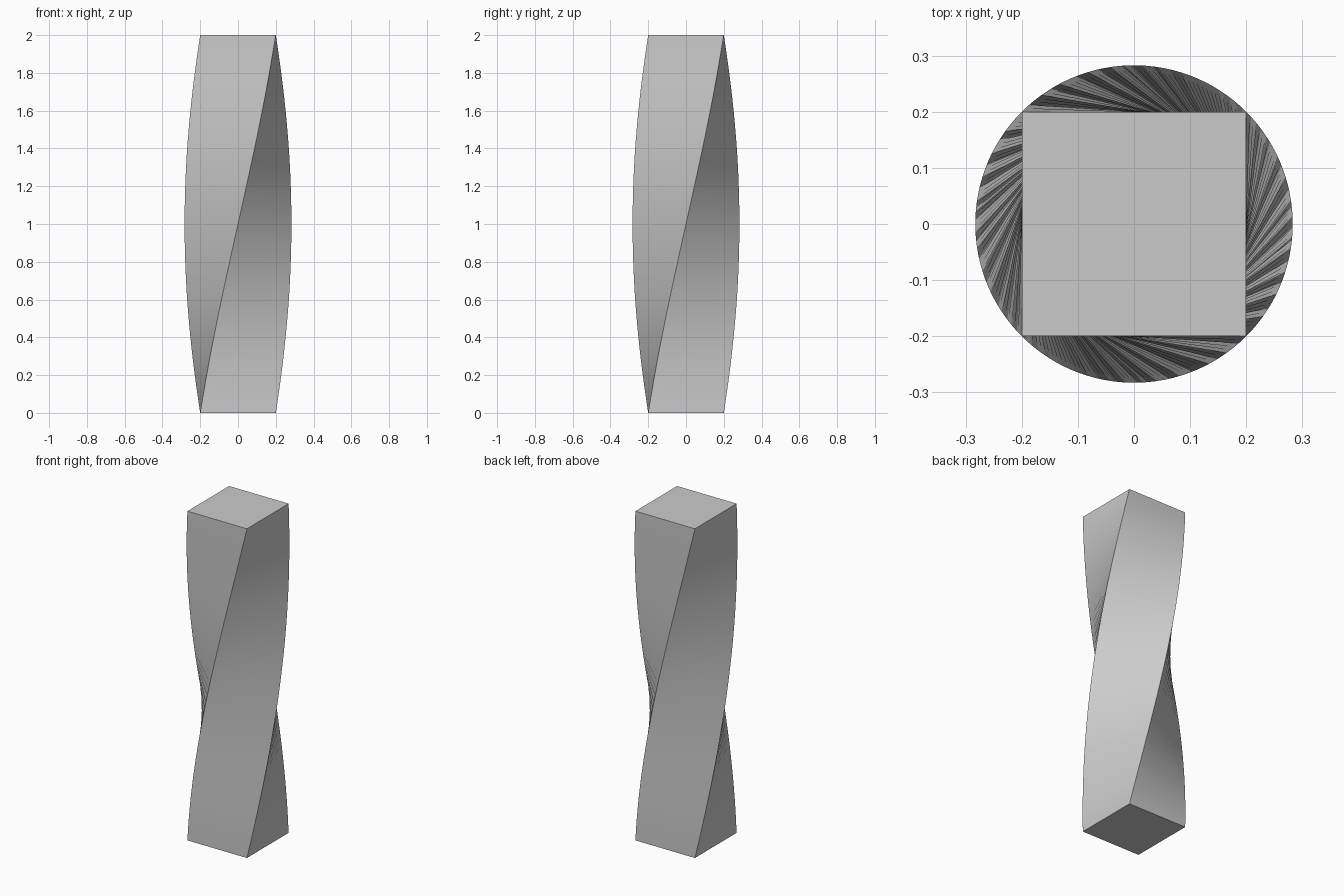
import bpy, bmesh, math

if "Cube" in bpy.data.objects:
    bpy.data.objects.remove(bpy.data.objects["Cube"])

HALF, HEIGHT, STEPS = 0.2, 2.0, 48
TWIST = math.radians(90)

# Square rings, each turned a little further counter-clockwise going up
bm = bmesh.new()
rings = []
for i in range(STEPS + 1):
    t = i / STEPS
    ring = []
    for k in range(4):
        a = math.radians(45 + 90 * k) + TWIST * t
        r = HALF * math.sqrt(2)
        ring.append(bm.verts.new((r * math.cos(a), r * math.sin(a), HEIGHT * t)))
    rings.append(ring)

# Four twisted sides
for low, high in zip(rings, rings[1:]):
    for k in range(4):
        n = (k + 1) % 4
        bm.faces.new((low[k], low[n], high[n], high[k]))

# Bottom and top caps
bm.faces.new(rings[0][::-1])
bm.faces.new(rings[-1])

mesh = bpy.data.meshes.new("twisted_column")
bm.to_mesh(mesh)
bm.free()
column = bpy.data.objects.new("twisted_column", mesh)
bpy.context.collection.objects.link(column)

# Smooth sides with crisp corner edges
bpy.context.view_layer.objects.active = column
column.select_set(True)
bpy.ops.object.shade_smooth_by_angle(angle=math.radians(30))
